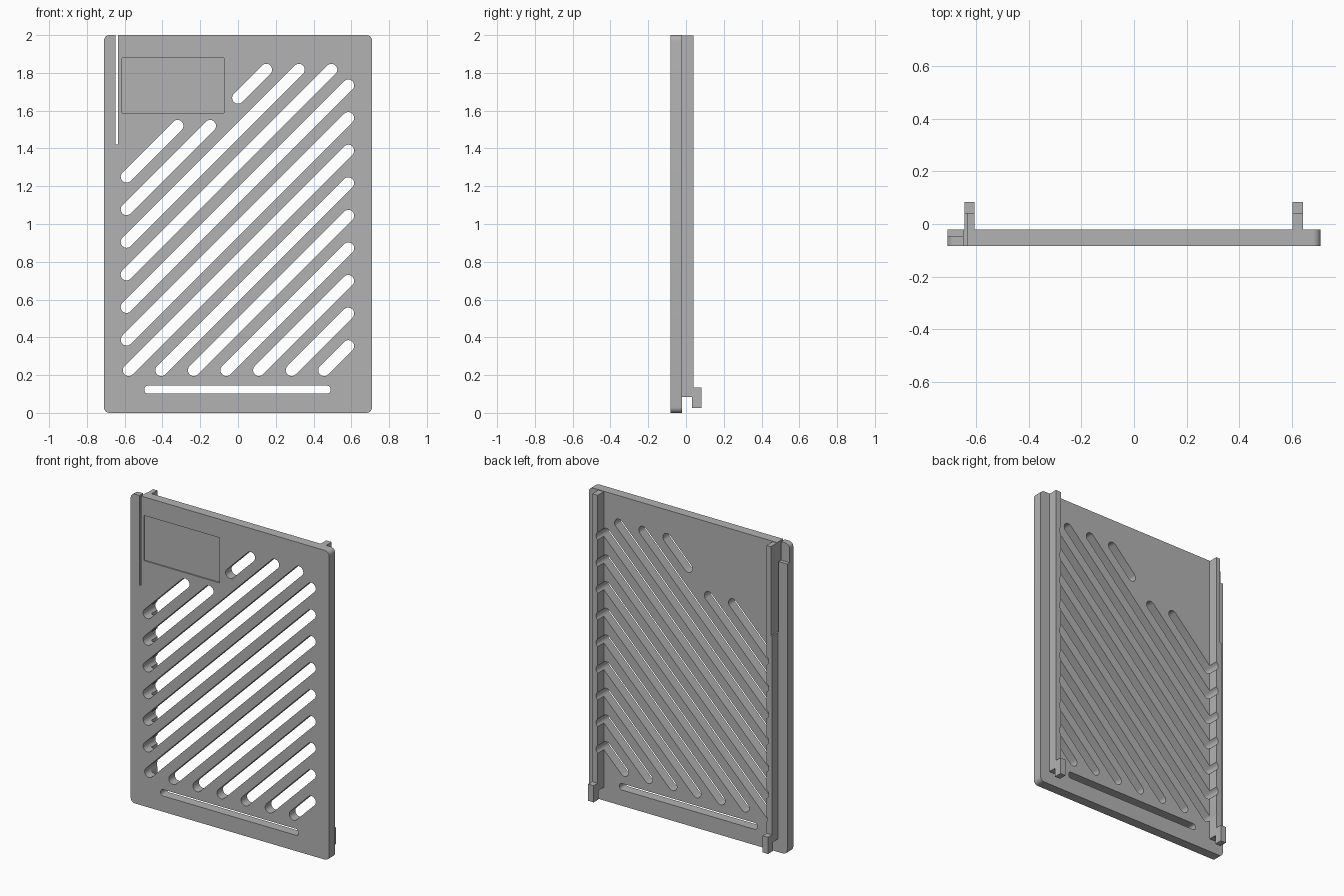
import bpy, bmesh, math

if "Cube" in bpy.data.objects:
    bpy.data.objects.remove(bpy.data.objects["Cube"])

GREY = bpy.data.materials.new("plain_grey")
GREY.diffuse_color = (0.45, 0.45, 0.45, 1)
GREY.use_nodes = True
GREY.node_tree.nodes["Principled BSDF"].inputs["Base Color"].default_value = GREY.diffuse_color

FRONT, BACK = -0.083, -0.021   # panel faces
RAIL_Y = 0.041                 # rail back face
HOOK_Y = 0.083


def make(name, prisms):
    """Object from prisms: (outline, axis, start, end); axis y takes xz, axis x takes yz."""
    bm = bmesh.new()
    for pts, axis, a, b in prisms:
        def place(p, d):
            return (p[0], d, p[1]) if axis == "y" else (d, p[0], p[1])
        lo = [bm.verts.new(place(p, a)) for p in pts]
        hi = [bm.verts.new(place(p, b)) for p in pts]
        bm.faces.new(lo)
        bm.faces.new(hi[::-1])
        for i in range(len(pts)):
            j = (i + 1) % len(pts)
            bm.faces.new((lo[j], lo[i], hi[i], hi[j]))
    bmesh.ops.recalc_face_normals(bm, faces=bm.faces)
    me = bpy.data.meshes.new(name)
    bm.to_mesh(me)
    bm.free()
    me.materials.append(GREY)
    ob = bpy.data.objects.new(name, me)
    bpy.context.collection.objects.link(ob)
    return ob


def rounded(x0, x1, z0, z1, r, n=6):
    pts = []
    for cx, cz, s in ((x1 - r, z1 - r, 0), (x0 + r, z1 - r, 90),
                      (x0 + r, z0 + r, 180), (x1 - r, z0 + r, 270)):
        for i in range(n + 1):
            t = math.radians(s + 90 * i / n)
            pts.append((cx + r * math.cos(t), cz + r * math.sin(t)))
    return pts


def rect(x0, x1, z0, z1):
    return [(x0, z0), (x1, z0), (x1, z1), (x0, z1)]


def diagonal(xa, xb, c, r=0.031, n=12):
    """Round-ended slot along z = x + c."""
    pts = []
    for x, s in ((xb, -45), (xa, 135)):
        for i in range(n + 1):
            t = math.radians(s + 180 * i / n)
            pts.append((x + r * math.cos(t), x + c + r * math.sin(t)))
    return pts


def cut(ob, cutter):
    m = ob.modifiers.new("cut", "BOOLEAN")
    m.operation, m.solver, m.object = "DIFFERENCE", "EXACT", cutter
    bpy.context.view_layer.objects.active = ob
    bpy.ops.object.modifier_apply(modifier=m.name)


# Diagonal vents, bottom slot and the thin slit at the top corner
vents = []
for k in range(13):
    c = 1.84 - 0.1725 * k
    xa, xb = max(-0.590, 0.226 - c), min(0.584, 1.817 - c)
    spans = [(xa, xb)]
    if k == 0:
        spans = [(xa, 1.52 - c)]
    elif k == 1:
        spans = [(xa, 1.52 - c), (0.0, xb)]
    vents += [(diagonal(a, b, c), "y", -0.2, 0.2) for a, b in spans]
vents.append((rounded(-0.495, 0.49, 0.102, 0.144, 0.018), "y", -0.2, 0.2))
vents.append((rect(-0.648, -0.636, 1.42, 2.1), "y", -0.2, 0.2))
vent_cutter = make("vent_cutter", vents)

# Label recess on the front, and notch behind the top corner strip
recess_cutter = make("recess_cutter", [
    (rect(-0.615, -0.075, 1.588, 1.88), "y", -0.2, FRONT + 0.008),
    (rect(-0.8, -0.642, 1.88, 2.1), "y", -0.045, 0.0)])

# Panel
panel = make("panel", [(rounded(-0.71, 0.71, 0, 2, 0.03), "y", FRONT, BACK)])
cut(panel, vent_cutter)
cut(panel, recess_cutter)

# Back rails with a downward hook at the foot
profile = [(BACK, 0.085), (0.032, 0.085), (0.032, 0.027), (HOOK_Y, 0.027),
           (HOOK_Y, 0.135), (RAIL_Y, 0.135), (RAIL_Y, 1.997), (BACK, 1.997)]
rails = [make("left_rail", [(profile, "x", -0.645, -0.606)]),
         make("right_rail", [(profile, "x", 0.603, 0.642)])]
for rail in rails:
    cut(rail, vent_cutter)

for helper in (vent_cutter, recess_cutter):
    bpy.data.objects.remove(helper)

# Smooth the round slot ends, keep edges sharp
for ob in [panel] + rails:
    bpy.ops.object.select_all(action="DESELECT")
    ob.select_set(True)
    bpy.context.view_layer.objects.active = ob
    bpy.ops.object.shade_smooth_by_angle(angle=math.radians(30))
